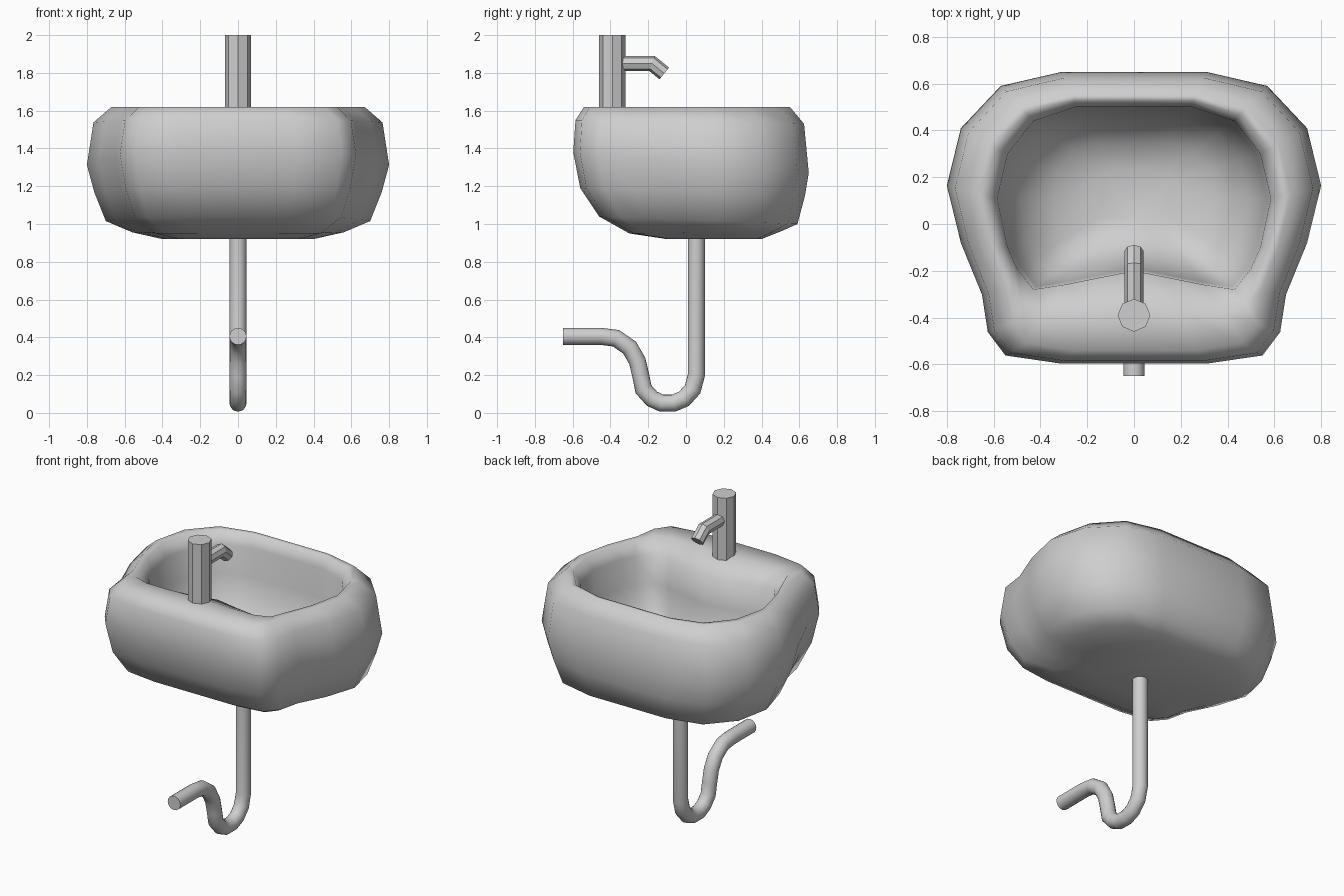
import bpy, bmesh, math
from mathutils import Vector

cube = bpy.data.objects.get("Cube")
if cube:
    bpy.data.objects.remove(cube, do_unlink=True)

grey = bpy.data.materials.new("light grey ceramic")
grey.use_nodes = True
COLOUR = (0.62, 0.62, 0.62, 1)
grey.diffuse_color = COLOUR
grey.node_tree.nodes["Principled BSDF"].inputs["Base Color"].default_value = COLOUR


def loft(name, rings, smooth_angle=None):
    """Skin closed rings of equal length and cap both ends."""
    bm = bmesh.new()
    loops = [[bm.verts.new(p) for p in ring] for ring in rings]
    n = len(rings[0])
    for a, b in zip(loops, loops[1:]):
        for i in range(n):
            j = (i + 1) % n
            bm.faces.new((a[i], a[j], b[j], b[i]))
    bm.faces.new(loops[0])
    bm.faces.new(loops[-1])
    bmesh.ops.recalc_face_normals(bm, faces=bm.faces[:])
    mesh = bpy.data.meshes.new(name)
    bm.to_mesh(mesh)
    bm.free()
    mesh.materials.append(grey)
    obj = bpy.data.objects.new(name, mesh)
    bpy.context.collection.objects.link(obj)
    if smooth_angle:
        bpy.ops.object.select_all(action='DESELECT')
        obj.select_set(True)
        bpy.context.view_layer.objects.active = obj
        bpy.ops.object.shade_smooth_by_angle(angle=math.radians(smooth_angle))
    return obj


def mirrored(half):
    """Close a right-hand outline whose first and last points lie on x = 0."""
    return half + [(-p[0], *p[1:]) for p in half[-2:0:-1]]


def tube(name, path, radius, sides, smooth_angle=None):
    """Sweep a round section along a path in the y-z plane, with mitred bends."""
    pts = [Vector(p) for p in path]
    rings = []
    for i, p in enumerate(pts):
        d_in = (p - pts[max(i - 1, 0)]) if i else pts[1] - p
        d_out = (pts[i + 1] - p) if i < len(pts) - 1 else d_in
        d_in, d_out = d_in.normalized(), d_out.normalized()
        t = (d_in + d_out).normalized()
        side = Vector((-t.y, t.x)) / t.dot(d_in)
        ring = []
        for k in range(sides):
            a = math.tau * k / sides
            q = p + side * radius * math.sin(a)
            ring.append((radius * math.cos(a), q.x, q.y))
        rings.append(ring)
    return loft(name, rings, smooth_angle)


# Plan outlines, right half, from the +y end to the -y end
OUTER = [(0, .65), (.31, .65), (.57, .59), (.74, .41), (.80, .165), (.74, -.08),
         (.65, -.30), (.625, -.46), (.55, -.56), (.31, -.595), (0, -.595)]
INNER = [(0, .50), (.25, .50), (.43, .44), (.54, .30), (.585, .11), (.54, -.10),
         (.50, -.19), (.43, -.28), (.30, -.26), (.15, -.23), (0, -.20)]


def outer_half(width, y0, z0, y1, z1):
    half = []
    for x, y in OUTER:
        f = (y + .595) / 1.245
        half.append((x * width / .8, y0 + (y1 - y0) * f, z0 + (z1 - z0) * f))
    return half


# Basin shell: half width, then y and z at each end
shell = [outer_half(*r) for r in (
    (.40, -.10, .92, .40, .92),
    (.56, -.30, .95, .50, .96),
    (.70, -.46, 1.04, .59, 1.00),
    (.76, -.56, 1.19, .63, 1.15),
    (.80, -.597, 1.38, .65, 1.27),
    (.765, -.585, 1.55, .625, 1.53),
    (.67, -.54, 1.62, .55, 1.62))]

# Rim top and tap shelf, halfway between the crest and the bowl edge
crest = shell[-1]
shell.append([((a[0] + b[0]) / 2, (a[1] + b[1]) / 2, 1.617)
              for a, b in zip(crest, INNER)])

# Bowl: scale about its middle, and height
for s, z in ((1, 1.54), (.97, 1.36), (.84, 1.18), (.6, 1.07), (.3, 1.03)):
    shell.append([(x * s, .12 + (y - .12) * s, z) for x, y in INNER])

loft("basin", [mirrored(h) for h in shell], 85)

# Tap
TAP_Y = -.39
tube("tap_column", [(TAP_Y, 1.60), (TAP_Y, 2.0)], .07, 8)
tube("tap_spout", [(-.37, 1.85), (-.18, 1.85), (-.115, 1.797)], .04, 8)

# Waste pipe with its trap bend
tube("waste_pipe", [(.055, .96), (.055, .20), (.035, .125), (-.01, .075),
                    (-.065, .052), (-.13, .052), (-.18, .075), (-.225, .125),
                    (-.24, .20), (-.258, .275), (-.298, .345), (-.37, .395),
                    (-.45, .405), (-.65, .405)], .045, 16, 50)
